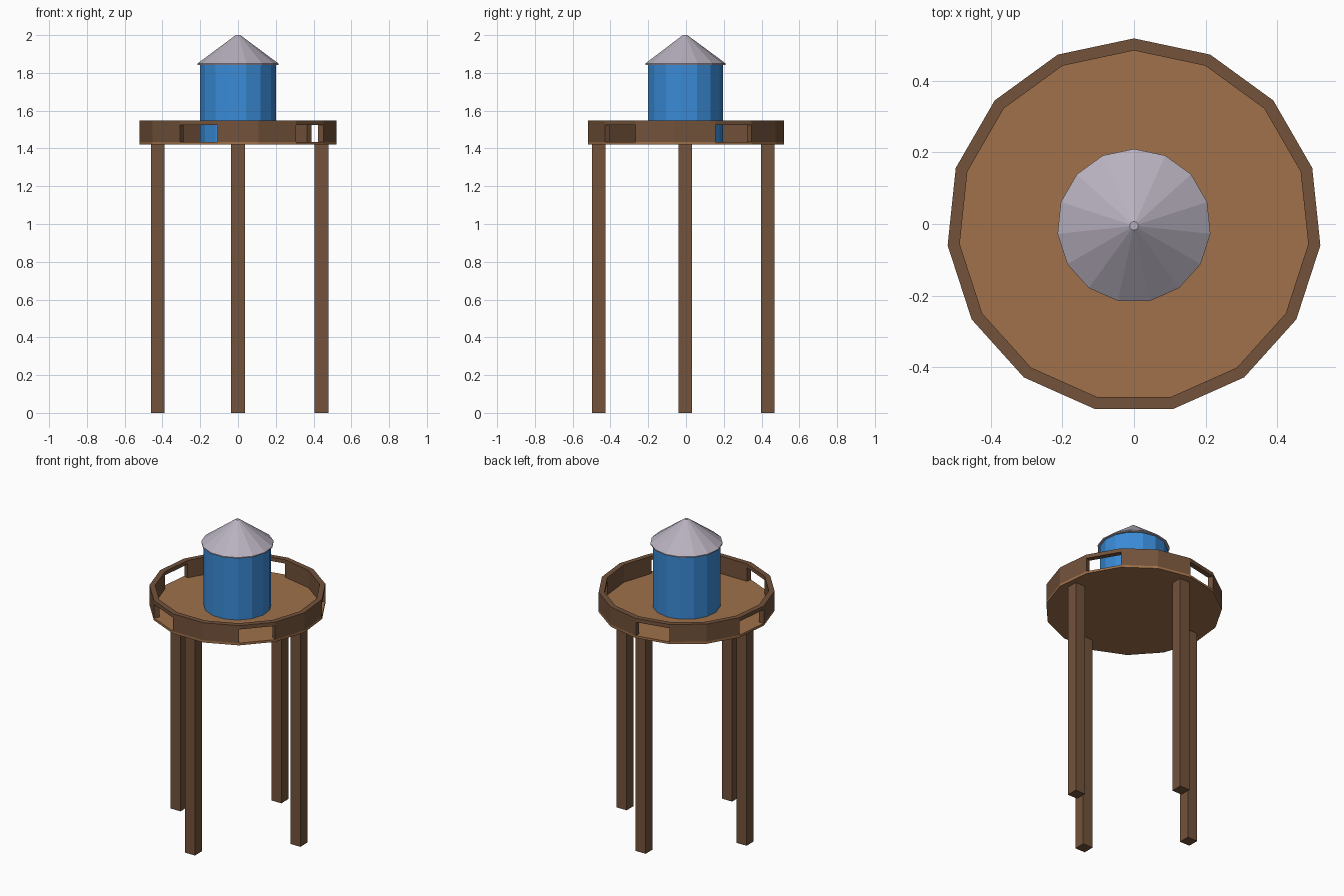
import bpy, bmesh, math

if "Cube" in bpy.data.objects:
    bpy.data.objects.remove(bpy.data.objects["Cube"])

SIDES = 15
OFF_Y = -0.005          # the odd-sided polygon is centred by its bounds


def material(name, rgb):
    m = bpy.data.materials.new(name)
    m.diffuse_color = (*rgb, 1)
    m.use_nodes = True
    m.node_tree.nodes["Principled BSDF"].inputs["Base Color"].default_value = m.diffuse_color
    return m


DARK = material("dark wood", (0.17, 0.085, 0.043))
LIGHT = material("light wood", (0.35, 0.165, 0.068))
BLUE = material("tank blue", (0.043, 0.26, 0.68))
GREY = material("roof grey", (0.48, 0.44, 0.52))


def finish(bm, name, mat):
    bmesh.ops.recalc_face_normals(bm, faces=bm.faces)
    me = bpy.data.meshes.new(name)
    bm.to_mesh(me)
    bm.free()
    me.materials.append(mat)
    ob = bpy.data.objects.new(name, me)
    bpy.context.collection.objects.link(ob)
    return ob


def ring(bm, r, z):
    """One polygon of vertices with a corner pointing to +y."""
    out = []
    for i in range(SIDES):
        a = math.radians(90) + i * math.tau / SIDES
        out.append(bm.verts.new((r * math.cos(a), r * math.sin(a) + OFF_Y, z)))
    return out


def turned(name, profile, mat):
    """Closed solid from (radius, height) pairs."""
    bm = bmesh.new()
    rings = [ring(bm, r, z) for r, z in profile]
    for a, b in zip(rings, rings[1:]):
        for i in range(SIDES):
            j = (i + 1) % SIDES
            bm.faces.new((a[i], a[j], b[j], b[i]))
    bm.faces.new(rings[0])
    bm.faces.new(rings[-1])
    return finish(bm, name, mat)


# platform, tank and conical roof
turned("platform", [(0.524, 1.42), (0.524, 1.435)], LIGHT)
turned("tank", [(0.201, 1.435), (0.201, 1.847)], BLUE)
turned("roof", [(0.215, 1.843), (0.215, 1.85), (0.012, 2.0)], GREY)

# railing wall: every third panel is open below the top rail
bm = bmesh.new()
levels = [1.435, 1.524, 1.549]
outer = [ring(bm, 0.524, z) for z in levels]
inner = [ring(bm, 0.490, z) for z in levels]
for i in range(SIDES):
    j = (i + 1) % SIDES
    is_open = i % 3 == 0
    for k in (0, 1):
        if k == 0 and is_open:
            continue
        for w in (outer, inner):
            bm.faces.new((w[k][i], w[k][j], w[k + 1][j], w[k + 1][i]))
    bm.faces.new((outer[2][i], outer[2][j], inner[2][j], inner[2][i]))
    if is_open:         # underside of the rail and the two jambs
        bm.faces.new((outer[1][i], outer[1][j], inner[1][j], inner[1][i]))
        for c in (i, j):
            bm.faces.new((outer[0][c], outer[1][c], inner[1][c], inner[0][c]))
    else:
        bm.faces.new((outer[0][i], outer[0][j], inner[0][j], inner[0][i]))
finish(bm, "railing", DARK)

# four square legs
for name, x, y in (("front_leg", 0, -0.461), ("back_leg", 0, 0.432),
                   ("left_leg", -0.425, -0.003), ("right_leg", 0.442, -0.003)):
    bm = bmesh.new()
    bmesh.ops.create_cube(bm, size=1)
    for v in bm.verts:
        v.co = (v.co.x * 0.072 + x, v.co.y * 0.072 + y, (v.co.z + 0.5) * 1.42)
    finish(bm, name, DARK)
